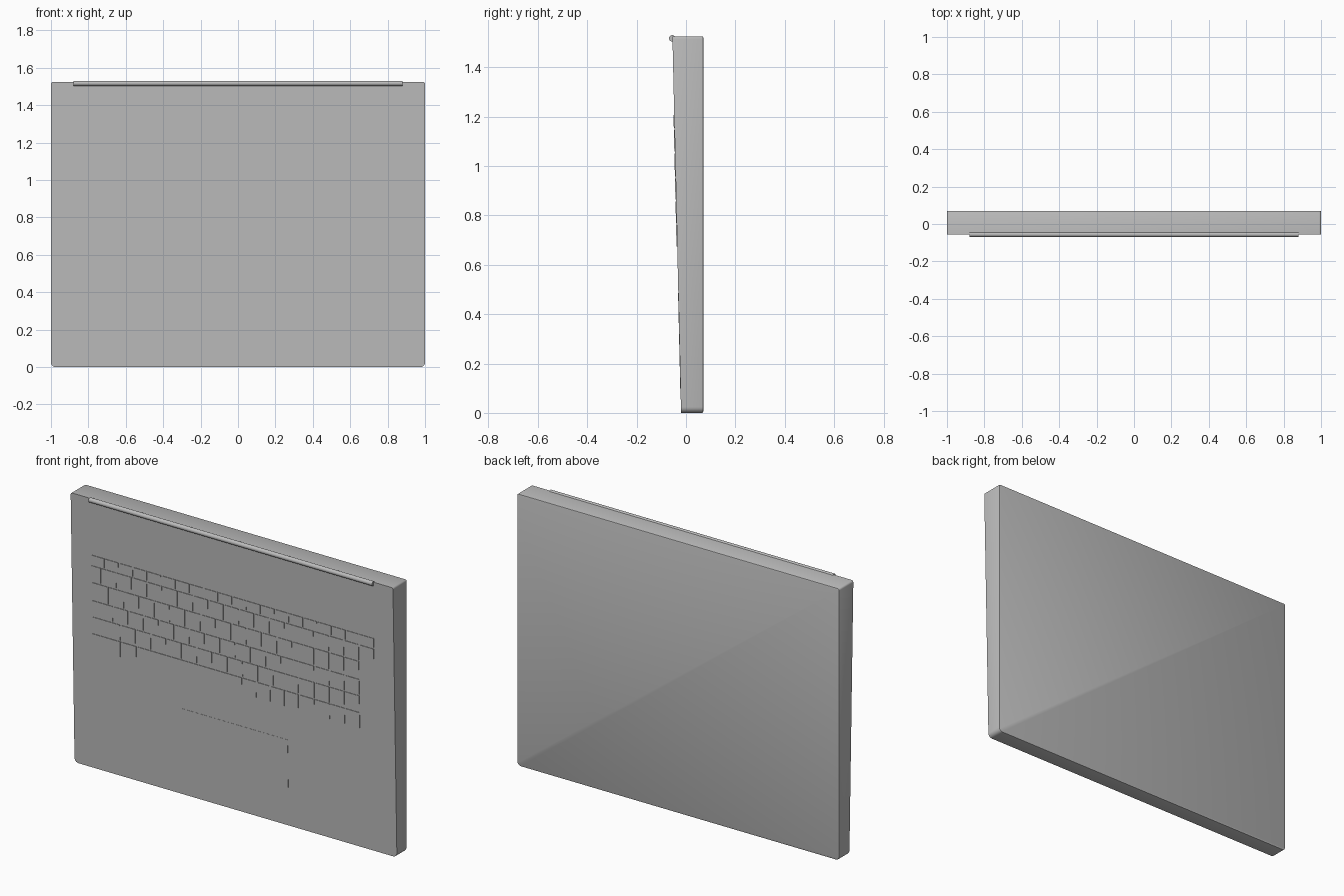
import bpy, bmesh, math

old = bpy.data.objects.get("Cube")
if old:
    bpy.data.objects.remove(old, do_unlink=True)

grey = bpy.data.materials.new("plain_grey")
grey.use_nodes = True
colour = (0.5, 0.5, 0.5, 1)
grey.diffuse_color = colour
grey.node_tree.nodes["Principled BSDF"].inputs["Base Color"].default_value = colour

HEIGHT, BACK = 1.525, 0.07


def deck_y(z):
    """Depth of the sloping front deck at height z."""
    return -0.02 - 0.035 * z / HEIGHT


def add_box(bm, x0, x1, z0, z1, rise, back=None):
    """Box whose front follows the deck slope, raised by rise."""
    verts = bmesh.ops.create_cube(bm, size=1)["verts"]
    for v in verts:
        front = v.co.y < 0
        x = x1 if v.co.x > 0 else x0
        z = z1 if v.co.z > 0 else z0
        deep = deck_y(z) + 0.005 if back is None else back
        v.co = (x, deck_y(z) - rise if front else deep, z)


def finish(bm, name, smooth=False):
    mesh = bpy.data.meshes.new(name)
    bm.to_mesh(mesh)
    bm.free()
    obj = bpy.data.objects.new(name, mesh)
    bpy.context.collection.objects.link(obj)
    mesh.materials.append(grey)
    if smooth:
        bpy.ops.object.select_all(action="DESELECT")
        obj.select_set(True)
        bpy.context.view_layer.objects.active = obj
        bpy.ops.object.shade_smooth_by_angle(angle=math.radians(35))
    return obj


def bevel(bm, test, width, segments):
    edges = [e for e in bm.edges if test(*[v.co for v in e.verts])]
    bmesh.ops.bevel(bm, geom=edges, offset=width, segments=segments,
                    profile=0.5, affect="EDGES", clamp_overlap=True)


# Wedge-shaped body with rounded outline corners
bm = bmesh.new()
add_box(bm, -1, 1, 0, HEIGHT, 0, BACK)
bevel(bm, lambda a, b: abs(a.y - b.y) > 0.05 and a.z < 0.1, 0.024, 5)
bevel(bm, lambda a, b: abs(a.y - b.y) > 0.05 and a.z > 1, 0.01, 3)
bevel(bm, lambda a, b: min(a.y, b.y) > BACK - 0.001, 0.005, 2)
finish(bm, "body", True)

# Hinge bar along the top edge
bm = bmesh.new()
bmesh.ops.create_cone(bm, cap_ends=True, segments=24, radius1=0.013,
                      radius2=0.013, depth=1.76)
for v in bm.verts:
    v.co = (v.co.z, v.co.y - 0.056, 1.517 - v.co.x)
finish(bm, "hinge_bar", True)

# Touchpad plate
bm = bmesh.new()
add_box(bm, -0.335, 0.33, 0.085, 0.485, 0.001)
finish(bm, "touchpad", False)


def steps(start, pitch, count):
    return [start + pitch * i for i in range(count)]


# Key rows: name, bottom, top, boundaries between keys
LEFT, PITCH = -0.88, 0.095
pad = steps(0.505, 0.0935, 4)
rows = [
    ("function_keys", 1.15, 1.21, steps(LEFT, 0.088, 21)),
    ("number_keys", 1.055, 1.15, [LEFT] + steps(-0.815, PITCH, 13) + pad + [0.88]),
    ("upper_letter_keys", 0.953, 1.055, [LEFT] + steps(-0.77, PITCH, 13) + pad),
    ("middle_letter_keys", 0.86, 0.953, [LEFT] + steps(-0.745, PITCH, 12) + pad),
    ("lower_letter_keys", 0.765, 0.86, [LEFT] + steps(-0.70, PITCH, 11) + [0.405] + pad),
    ("space_row_keys", 0.67, 0.765, [LEFT, -0.70, -0.60] + steps(0.055, 0.0875, 5) + pad),
]
GAP = 0.004
for name, low, high, bounds in rows:
    bm = bmesh.new()
    for x0, x1 in zip(bounds, bounds[1:]):
        add_box(bm, x0 + GAP, x1 - GAP, low + GAP, high - GAP, 0.003)
    finish(bm, name)
